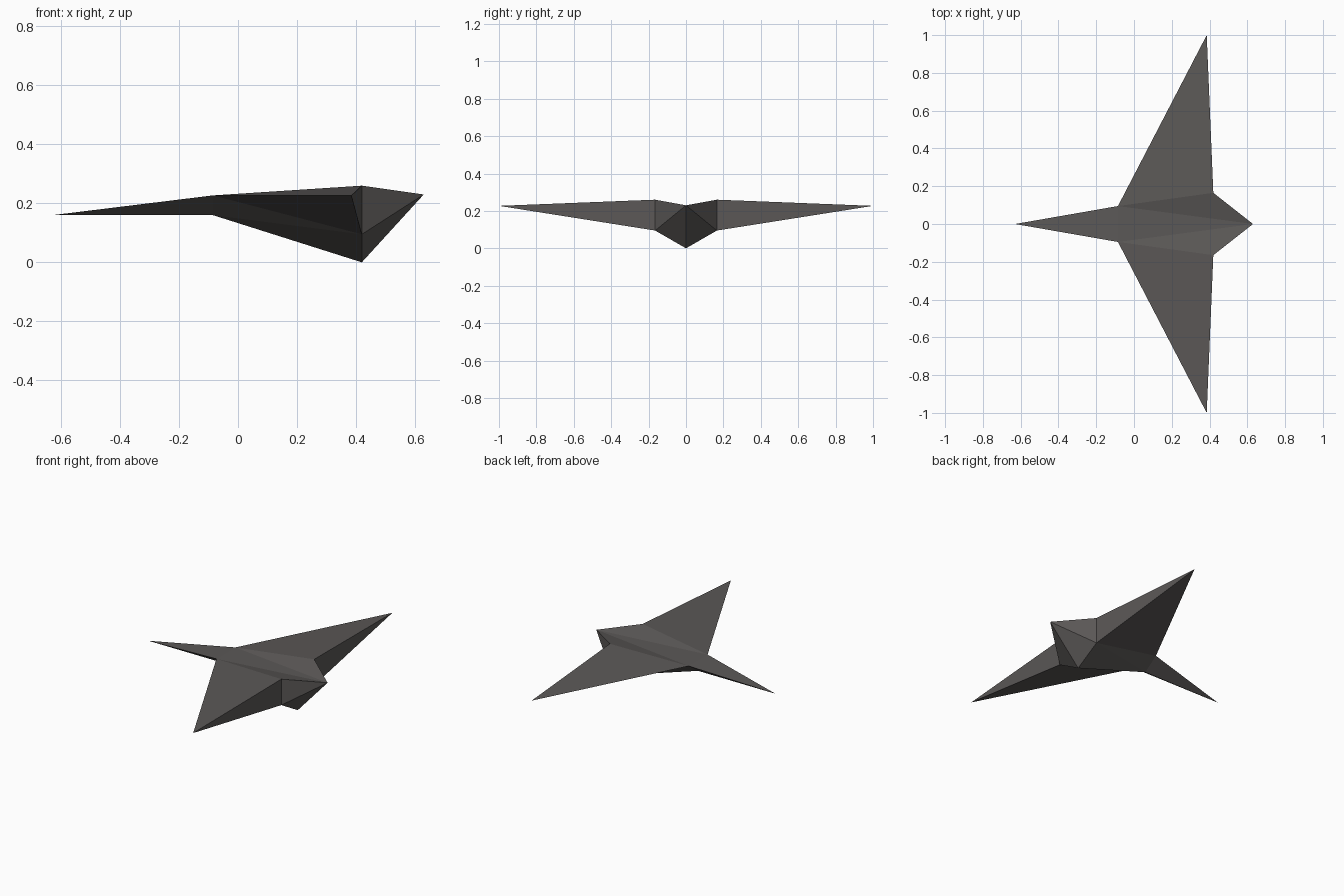
import bpy
import bmesh

if "Cube" in bpy.data.objects:
    bpy.data.objects.remove(bpy.data.objects["Cube"])

# One dark grey paint for the whole craft
paint = bpy.data.materials.new("dark_grey")
paint.diffuse_color = (0.105, 0.098, 0.095, 1.0)
paint.use_nodes = True
paint.node_tree.nodes["Principled BSDF"].inputs["Base Color"].default_value = paint.diffuse_color

# Key points of the left half (x runs from nose to tail)
P = {
    "nose": (-0.63, 0, 0.16),
    "spine": (-0.085, 0, 0.227),
    "belly": (-0.085, 0, 0.16),
    "shoulder": (-0.085, 0.095, 0.227),
    "root_top": (0.42, 0.165, 0.26),
    "root_low": (0.42, 0.165, 0.095),
    "keel": (0.42, 0, 0),
    "tail": (0.63, 0, 0.23),
    "tip": (0.385, 1.0, 0.227),
}


def shell(name, faces):
    """Flat-faced half shell, mirrored across y = 0."""
    bm = bmesh.new()
    verts = {}
    for face in faces:
        for key in face:
            if key not in verts:
                verts[key] = bm.verts.new(P[key])
        bm.faces.new([verts[key] for key in face])
    # Mirrored half with reversed winding
    half = list(bm.faces)
    twin = {v: bm.verts.new((v.co.x, -v.co.y, v.co.z)) for v in list(bm.verts)}
    for f in half:
        bm.faces.new([twin[v] for v in reversed(f.verts)])
    bmesh.ops.remove_doubles(bm, verts=bm.verts, dist=0.0005)
    mesh = bpy.data.meshes.new(name)
    bm.to_mesh(mesh)
    bm.free()
    mesh.materials.append(paint)
    obj = bpy.data.objects.new(name, mesh)
    bpy.context.collection.objects.link(obj)


# Needle nose: flat top and a sloping underside
shell("nose_cone", [
    ("nose", "spine", "shoulder"),
    ("nose", "shoulder", "belly"),
])

# Fuselage: sunken deck, keeled underside and pointed tail
shell("fuselage", [
    ("spine", "tail", "shoulder"),
    ("shoulder", "tail", "root_top"),
    ("shoulder", "root_low", "belly"),
    ("belly", "root_low", "keel"),
    ("root_low", "root_top", "tail"),
    ("keel", "root_low", "tail"),
])

# Swept wings: top, underside and trailing face
shell("wings", [
    ("shoulder", "root_top", "tip"),
    ("shoulder", "tip", "root_low"),
    ("root_top", "root_low", "tip"),
])
